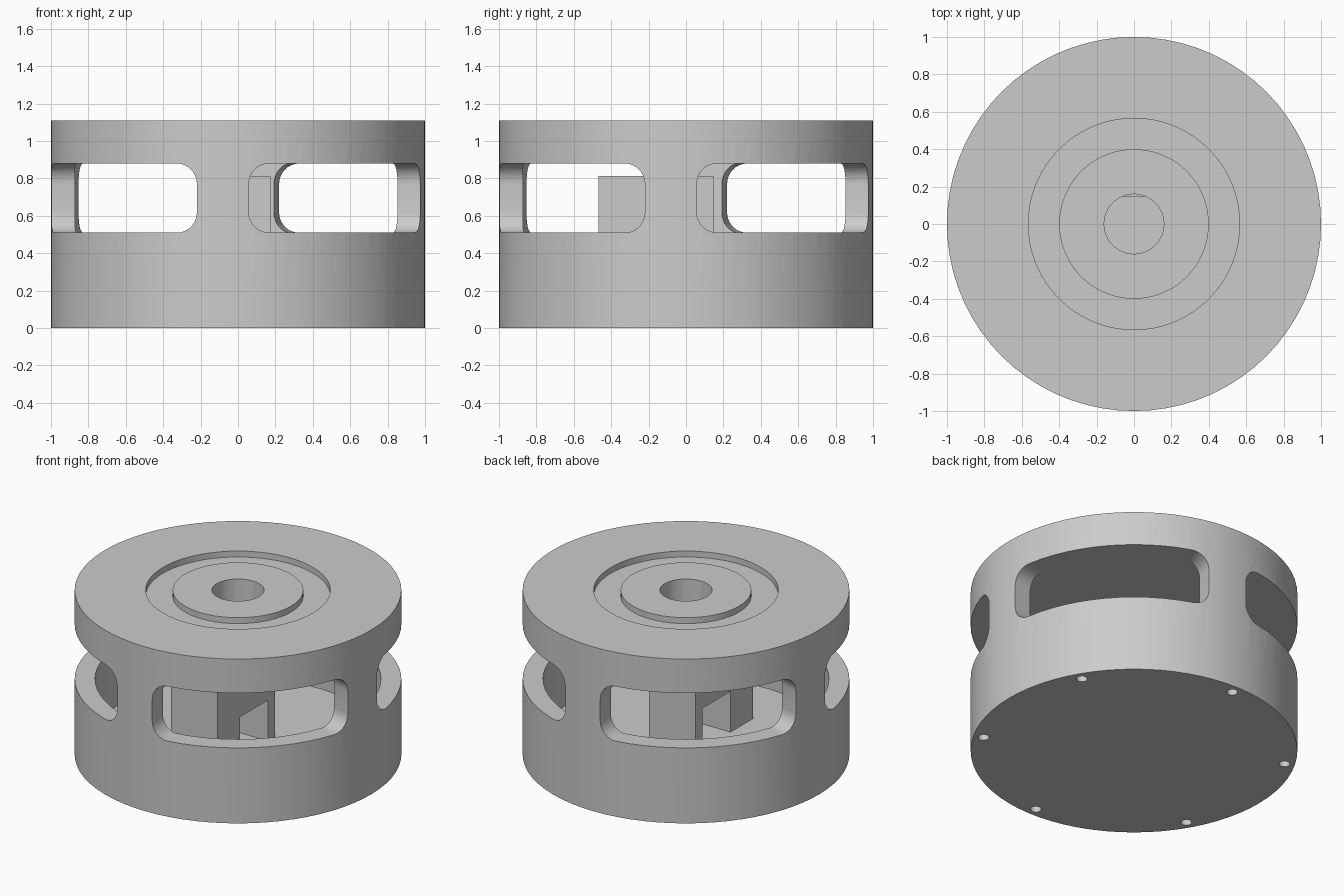
import bpy, bmesh, math

cube = bpy.data.objects.get("Cube")
if cube:
    bpy.data.objects.remove(cube, do_unlink=True)

grey = bpy.data.materials.new("light_grey")
grey.use_nodes = True
grey.diffuse_color = (0.6, 0.6, 0.6, 1)
grey.node_tree.nodes["Principled BSDF"].inputs["Base Color"].default_value = (0.6, 0.6, 0.6, 1)

SIDES = 72
LID_TOP, TOP, GROOVE_Z = 0.11, 1.11, 1.07
WIN_LOW, WIN_HIGH, WIN_CORNER = 0.51, 0.88, 0.11
INNER_R, HOLE_R = 0.875, 0.16


def make_object(name, bm):
    bmesh.ops.recalc_face_normals(bm, faces=bm.faces)
    mesh = bpy.data.meshes.new(name)
    bm.to_mesh(mesh)
    bm.free()
    mesh.materials.append(grey)
    obj = bpy.data.objects.new(name, mesh)
    bpy.context.scene.collection.objects.link(obj)
    return obj


def cylinder(name, radius, low, high, x=0, y=0, sides=SIDES):
    bm = bmesh.new()
    bmesh.ops.create_cone(bm, cap_ends=True, segments=sides, radius1=radius,
                          radius2=radius, depth=high - low)
    bmesh.ops.translate(bm, verts=bm.verts, vec=(x, y, (low + high) / 2))
    return make_object(name, bm)


def box(name, low, high):
    bm = bmesh.new()
    bmesh.ops.create_cube(bm, size=1)
    for v in bm.verts:
        v.co = [lo if c < 0 else hi for c, lo, hi in zip(v.co, low, high)]
    return make_object(name, bm)


def window_cutter(start, end):
    """Curved slot with rounded corners, cut radially through the wall."""
    corner = WIN_CORNER
    round_steps, mid_steps = 8, 24
    columns = []
    for i in range(round_steps + 1):
        t = math.pi / 2 * i / round_steps
        columns.append((start + corner * (1 - math.cos(t)), corner * (1 - math.sin(t))))
    span = end - start - 2 * corner
    columns += [(start + corner + span * i / mid_steps, 0) for i in range(1, mid_steps)]
    columns += [(start + end - a, inset) for a, inset in reversed(columns[:round_steps + 1])]
    bm = bmesh.new()
    rings = []
    for a, inset in columns:
        lo, hi = WIN_LOW + inset, WIN_HIGH - inset
        rings.append([bm.verts.new((r * math.cos(a), r * math.sin(a), z))
                      for r, z in ((0.8, lo), (1.1, lo), (1.1, hi), (0.8, hi))])
    for p, q in zip(rings, rings[1:]):
        for k in range(4):
            n = (k + 1) % 4
            bm.faces.new((p[k], p[n], q[n], q[k]))
    bm.faces.new(rings[0])
    bm.faces.new(rings[-1])
    return make_object("window_cutter", bm)


def cut(target, cutters):
    bpy.context.view_layer.objects.active = target
    for cutter in cutters:
        cutter.hide_render = True
        mod = target.modifiers.new("cut", 'BOOLEAN')
        mod.operation = 'DIFFERENCE'
        mod.solver = 'EXACT'
        mod.object = cutter
        bpy.ops.object.modifier_apply(modifier=mod.name)
        bpy.data.objects.remove(cutter, do_unlink=True)


# Housing: hollow drum with four windows, a top recess and a shaft hole
housing = cylinder("housing", 1, LID_TOP, TOP)
cutters = [cylinder("cavity", INNER_R, LID_TOP - 0.1, WIN_HIGH),
           cylinder("recess", 0.565, GROOVE_Z, TOP + 0.1),
           cylinder("shaft_hole", HOLE_R, WIN_HIGH - 0.1, TOP + 0.1, sides=36)]
for i in range(4):
    turn = i * math.pi / 2
    cutters.append(window_cutter(turn + math.radians(3.3), turn + math.radians(77.3)))
cut(housing, cutters)

# Hub disc standing in the recess
hub = cylinder("hub_disc", 0.4, GROOVE_Z, TOP)
cut(hub, [cylinder("hub_hole", HOLE_R, GROOVE_Z - 0.1, TOP + 0.1, sides=36)])

# Bottom lid with six screw holes
lid = cylinder("bottom_lid", 1, 0, LID_TOP)
holes = []
for i in range(6):
    a = math.radians(30 + 60 * i)
    holes.append(cylinder("screw_hole", 0.034, -0.1, 0.1,
                          0.935 * math.cos(a), 0.935 * math.sin(a), sides=20))
cut(lid, holes)

# Inner block with a passage through its lower half
block = box("inner_block", (-0.174, -0.468, LID_TOP), (0.174, 0.147, 0.813))
cut(block, [box("passage", (-0.3, -0.227, 0), (0.3, 0.07, 0.385))])

# Smooth the round walls, keep the rims sharp
bpy.ops.object.select_all(action='DESELECT')
for obj in (housing, hub, lid):
    obj.select_set(True)
bpy.context.view_layer.objects.active = housing
bpy.ops.object.shade_smooth_by_angle(angle=math.radians(30))
